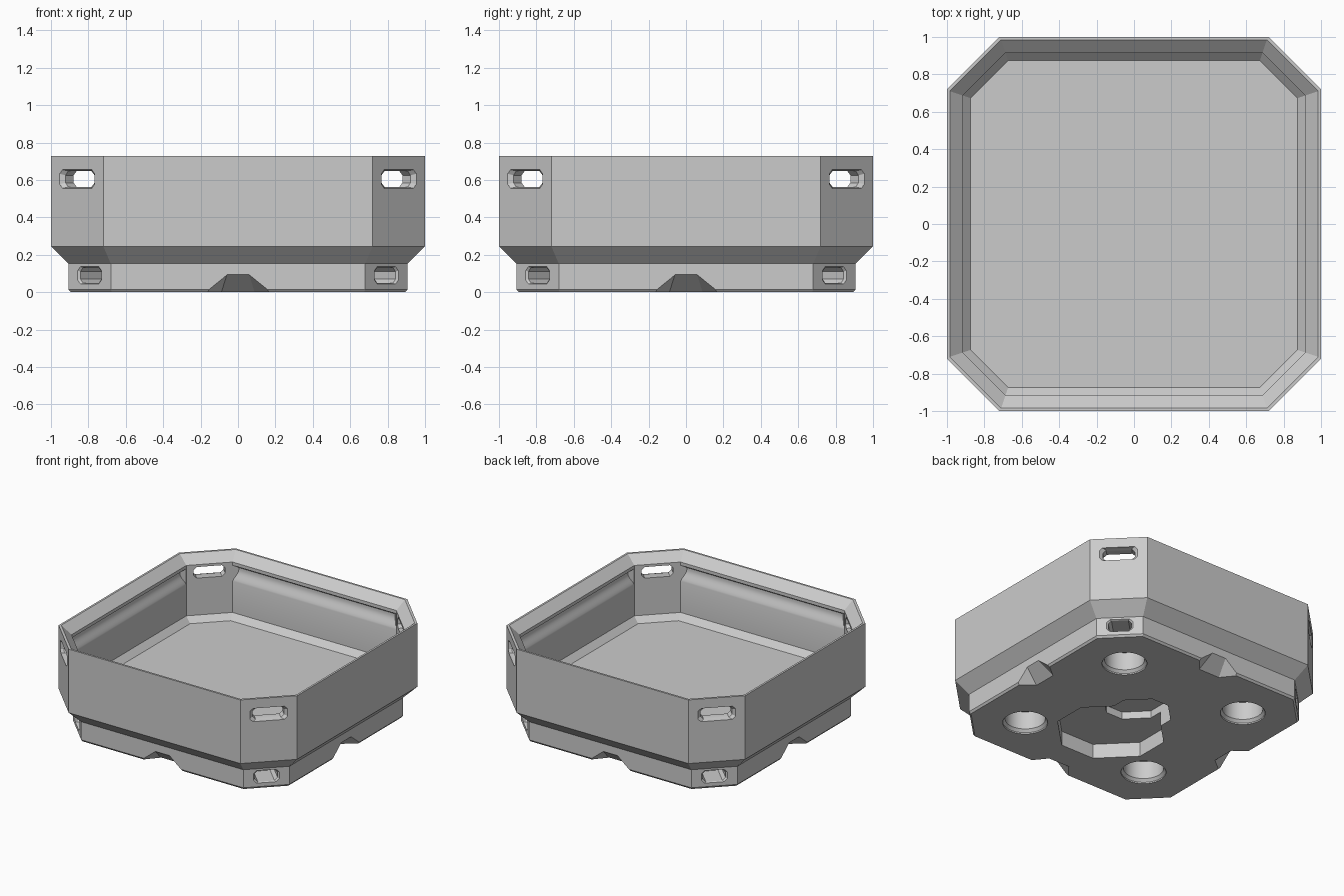
import bpy, bmesh, math
from mathutils import Matrix, Vector

if "Cube" in bpy.data.objects:
    bpy.data.objects.remove(bpy.data.objects["Cube"], do_unlink=True)

grey = bpy.data.materials.new("light grey")
grey.use_nodes = True
colour = (0.6, 0.6, 0.6, 1)
grey.diffuse_color = colour
grey.node_tree.nodes["Principled BSDF"].inputs["Base Color"].default_value = colour


def octagon(hx, hy, cut, z, cx=0, cy=0):
    """Rectangle of half sizes hx, hy with its corners cut off."""
    a, b = hx - cut, hy - cut
    pts = [(hx, -b), (hx, b), (a, hy), (-a, hy), (-hx, b), (-hx, -b), (-a, -hy), (a, -hy)]
    return [Vector((x + cx, y + cy, z)) for x, y in pts]


def circle(r, z, cx, cy, n=40):
    steps = [2 * math.pi * i / n for i in range(n)]
    return [Vector((cx + r * math.cos(t), cy + r * math.sin(t), z)) for t in steps]


def loft(name, rings, matrix=Matrix()):
    """Closed solid through a list of rings."""
    bm = bmesh.new()
    loops = [[bm.verts.new(matrix @ p) for p in ring] for ring in rings]
    n = len(loops[0])
    for low, high in zip(loops, loops[1:]):
        for i in range(n):
            j = (i + 1) % n
            bm.faces.new((low[i], low[j], high[j], high[i]))
    bm.faces.new(loops[0][::-1])
    bm.faces.new(loops[-1])
    bmesh.ops.recalc_face_normals(bm, faces=bm.faces)
    mesh = bpy.data.meshes.new(name)
    bm.to_mesh(mesh)
    bm.free()
    obj = bpy.data.objects.new(name, mesh)
    bpy.context.collection.objects.link(obj)
    mesh.materials.append(grey)
    return obj


# Tray body: outside from the foot up to the rim, then inside down to the floor
profile = [(0.895, 0.22, 0), (0.907, 0.227, 0.015), (0.907, 0.227, 0.152), (1, 0.28, 0.245),
           (1, 0.28, 0.727), (0.985, 0.275, 0.727), (0.915, 0.228, 0.665),
           (0.915, 0.228, 0.283), (0.873, 0.2, 0.24)]
tray = loft("tray", [octagon(h, h, cut, z) for h, cut, z in profile])
cutters = []

# Curved hollow under the lip of one wall, as a section in depth and height
hollow = [(0.88, 0.64), (0.92, 0.64), (0.945, 0.62)]
for i in range(9):
    t = i / 8
    hollow.append((0.929 + 0.016 * math.cos(t * math.pi), 0.605 - 0.1 * t))
hollow.append((0.88, 0.505))

for k in range(4):
    side = Matrix.Rotation(k * math.pi / 2, 4, "Z")
    # The hollow ends along the planes of the two corner walls
    cutters.append(loft("wall_hollow", [[Vector((d, s * (1.6 - d), z)) for d, z in hollow]
                                        for s in (-1, 1)], side))

    # Sloping notch in the middle of each foot edge
    mouth = [Vector((0.96, y, z)) for y, z in
             ((-0.255, -0.03), (0.255, -0.03), (0.045, 0.14), (-0.045, 0.14))]
    root = [Vector((0.778, y, z)) for y, z in
            ((-0.1, -0.03), (0.1, -0.03), (0.095, -0.02), (-0.095, -0.02))]
    cutters.append(loft("foot_notch", [mouth, root], side))

    # Corner slots: local x runs along the face, y is up, z points outward
    corner = Matrix.Rotation(math.pi / 4 + k * math.pi / 2, 4, "Z")
    face = corner @ Matrix(((0, 0, 1, 0), (1, 0, 0, 0), (0, 1, 0, 0), (0, 0, 0, 1)))
    upper = [(0.11, 0.042, 1.05), (0.11, 0.042, 1.195), (0.132, 0.05, 1.216), (0.132, 0.05, 1.25)]
    lower = [(0.08, 0.042, 0.94), (0.08, 0.042, 1.112), (0.092, 0.048, 1.124), (0.092, 0.048, 1.16)]
    for name, steps, height in (("upper_slot", upper, 0.605), ("lower_slot", lower, 0.09)):
        cutters.append(loft(name, [octagon(w, h, 0.022, d, 0, height) for w, h, d in steps], face))

    # Round stepped sockets underneath
    spot = corner @ Vector((0.75, 0, 0))
    socket = [(0.155, -0.05), (0.155, 0.01), (0.138, 0.03), (0.138, 0.165)]
    cutters.append(loft("socket", [circle(r, z, spot.x, spot.y) for r, z in socket]))

# Wide octagonal recess underneath and the narrower, deeper one that overlaps it
for hx, hy, cut, depth, cy in ((0.37, 0.355, 0.23, 0.11, -0.25), (0.21, 0.245, 0.14, 0.165, 0.035)):
    cutters.append(loft("base_recess", [octagon(hx, hy, cut, z, 0, cy) for z in (-0.05, depth)]))

# Cut everything out of the tray
bpy.context.view_layer.objects.active = tray
for cutter in cutters:
    cutter.hide_render = True
    mod = tray.modifiers.new("cut", "BOOLEAN")
    mod.operation = "DIFFERENCE"
    mod.solver = "EXACT"
    mod.object = cutter
    bpy.ops.object.modifier_apply(modifier=mod.name)
    bpy.data.objects.remove(cutter, do_unlink=True)

bpy.ops.object.select_all(action="DESELECT")
tray.select_set(True)
bpy.ops.object.shade_smooth_by_angle(angle=math.radians(25))
